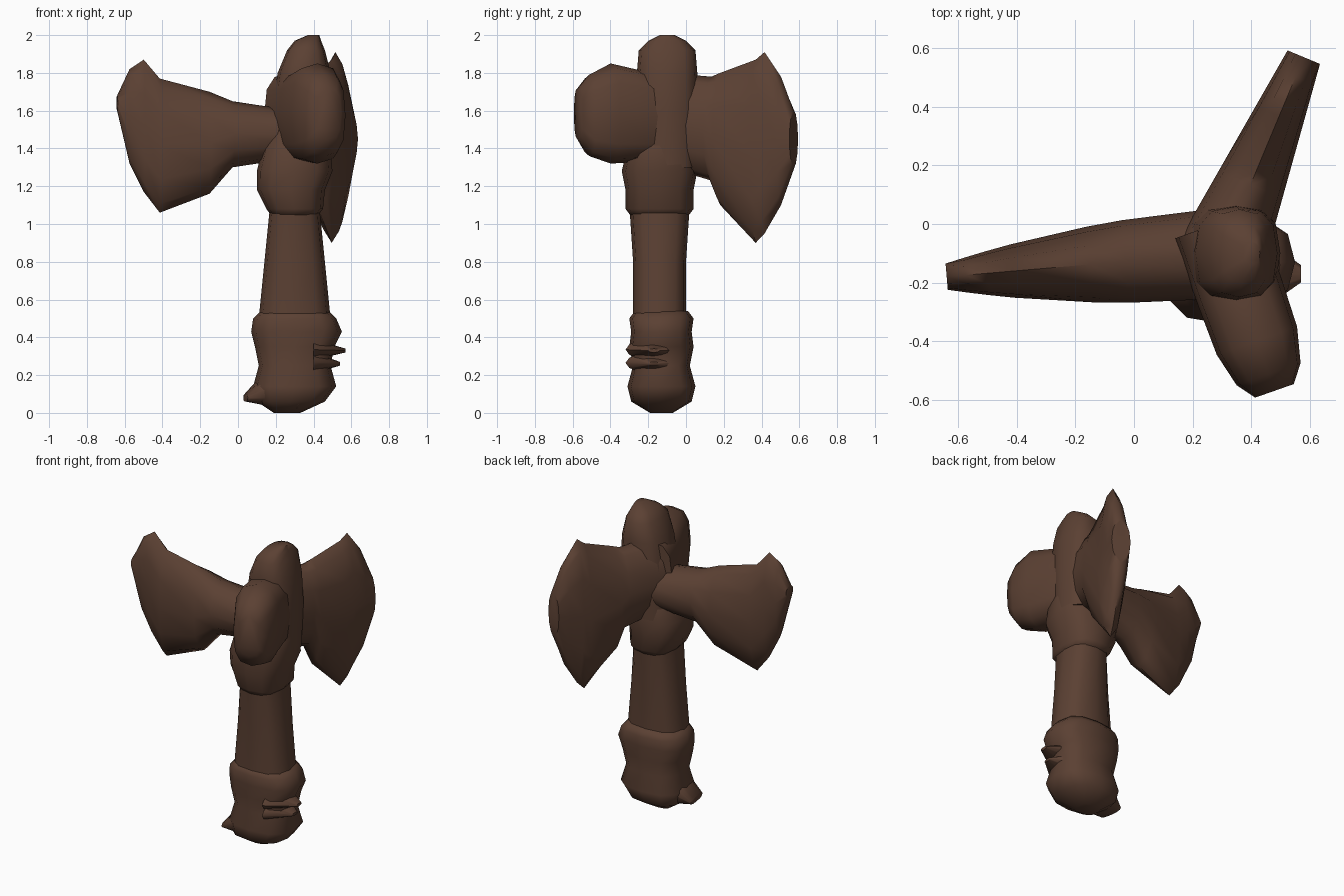
import bpy
import bmesh
import math
from mathutils import Vector

cube = bpy.data.objects.get("Cube")
if cube:
    bpy.data.objects.remove(cube, do_unlink=True)

UP = Vector((0, 0, 1))
SIDES = 12

brown = bpy.data.materials.new("dark brown")
brown.use_nodes = True
brown.diffuse_color = (.105, .052, .033, 1)
shader = brown.node_tree.nodes["Principled BSDF"]
shader.inputs["Base Color"].default_value = brown.diffuse_color


def rounded(value, power):
    """Bend a sine or cosine so that an ellipse becomes a rounded box."""
    return math.copysign(abs(value) ** (2 / power), value)


def loft(name, rings, power):
    """Skin a closed surface over rings of (centre, first half axis, second half axis)."""
    bm = bmesh.new()
    loops = []
    for centre, across, along in rings:
        loop = []
        for step in range(SIDES):
            angle = math.tau * step / SIDES
            offset = across * rounded(math.cos(angle), power) + along * rounded(math.sin(angle), power)
            loop.append(bm.verts.new(centre + offset))
        loops.append(loop)
    for lower, upper in zip(loops, loops[1:]):
        for step in range(SIDES):
            bm.faces.new((lower[step - 1], lower[step], upper[step], upper[step - 1]))
    bm.faces.new(loops[0])
    bm.faces.new(loops[-1])
    bmesh.ops.recalc_face_normals(bm, faces=bm.faces)
    mesh = bpy.data.meshes.new(name)
    bm.to_mesh(mesh)
    bm.free()
    mesh.materials.append(brown)
    part = bpy.data.objects.new(name, mesh)
    bpy.context.collection.objects.link(part)
    bpy.ops.object.select_all(action="DESELECT")
    part.select_set(True)
    bpy.context.view_layer.objects.active = part
    bpy.ops.object.shade_smooth_by_angle(angle=math.radians(60))


def upright(name, y, profile):
    """Stack rings given as (height, x, half width, half depth)."""
    rings = [(Vector((x, y, height)), Vector((width, 0, 0)), Vector((0, depth, 0)))
             for height, x, width, depth in profile]
    loft(name, rings, power=2.7)


def arm(name, start, end, middle, thickness, profile, power=2):
    """Run rings sideways, given as (fraction, drop below middle, rise above middle)."""
    start, end = Vector((*start, middle)), Vector((*end, middle))
    side = UP.cross(end - start).normalized()
    rings = []
    for fraction, drop, rise in profile:
        centre = start.lerp(end, fraction) + UP * (rise - drop) / 2
        rings.append((centre, side * thickness(fraction) / 2, UP * (rise + drop) / 2))
    loft(name, rings, power)


# Lumpy wrapped grip, with a foot kicked out to the right
upright("grip", -.13, [
    (0, .26, .07, .06), (.06, .28, .18, .16), (.14, .3, .22, .18), (.25, .3, .19, .15),
    (.35, .3, .21, .17), (.43, .31, .24, .16), (.5, .3, .22, .17), (.54, .3, .18, .14)])
arm("grip_foot", (.3, -.13), (.04, -.17), .1, lambda t: .32 - .16 * t,
    [(0, .09, .12), (.6, .06, .12), (1, .04, 0)], power=2.6)

# Shaft, narrowing upward
upright("shaft", -.14, [(.5, .3, .19, .14), (.8, .3, .16, .14), (1.1, .3, .13, .16)])

# Swollen collar flowing up into the head and its crown
upright("collar", -.14, [
    (1.04, .3, .12, .15), (1.08, .3, .15, .18), (1.18, .28, .18, .18),
    (1.28, .3, .2, .2), (1.4, .31, .18, .17), (1.5, .32, .15, .14)])
upright("head_core", -.1, [
    (1.3, .32, .17, .16), (1.6, .34, .16, .17), (1.8, .35, .14, .16),
    (1.92, .36, .1, .15), (1.97, .37, .07, .1), (2, .4, .03, .04)])

# Two flaring blades that thin toward the edge
arm("side_blade", (.3, -.1), (-.64, -.18), 1.5, lambda t: .31 - .22 * t * t, [
    (0, .15, .1), (.35, .2, .15), (.48, .34, .2), (.76, .44, .27),
    (.85, .33, .37), (.93, .18, .32), (1, -.1, .18)])
arm("rear_blade", (.3, -.1), (.58, .57), 1.5, lambda t: .3 - .18 * t, [
    (0, .2, .3), (.35, .27, .28), (.42, .4, .3), (.7, .6, .37),
    (.77, .55, .41), (.9, .4, .28), (1, .2, .1)])

# Blunt poll with a rounded end
arm("hammer_poll", (.28, 0), (.48, -.57), 1.5, lambda t: .3 - .16 * t ** 8, [
    (0, .15, .3), (.4, .17, .31), (.7, .18, .35), (.9, .14, .29), (1, .05, .22)], power=2.8)

# Ragged folds of wrapping on the left of the grip
for place, tip, height in (("upper", .57, .33), ("middle", .54, .26)):
    arm(place + "_fold", (.4, -.17), (tip, -.17), height, lambda t: .3 - .24 * t,
        [(0, .05, .06), (1, .01, .01)])
